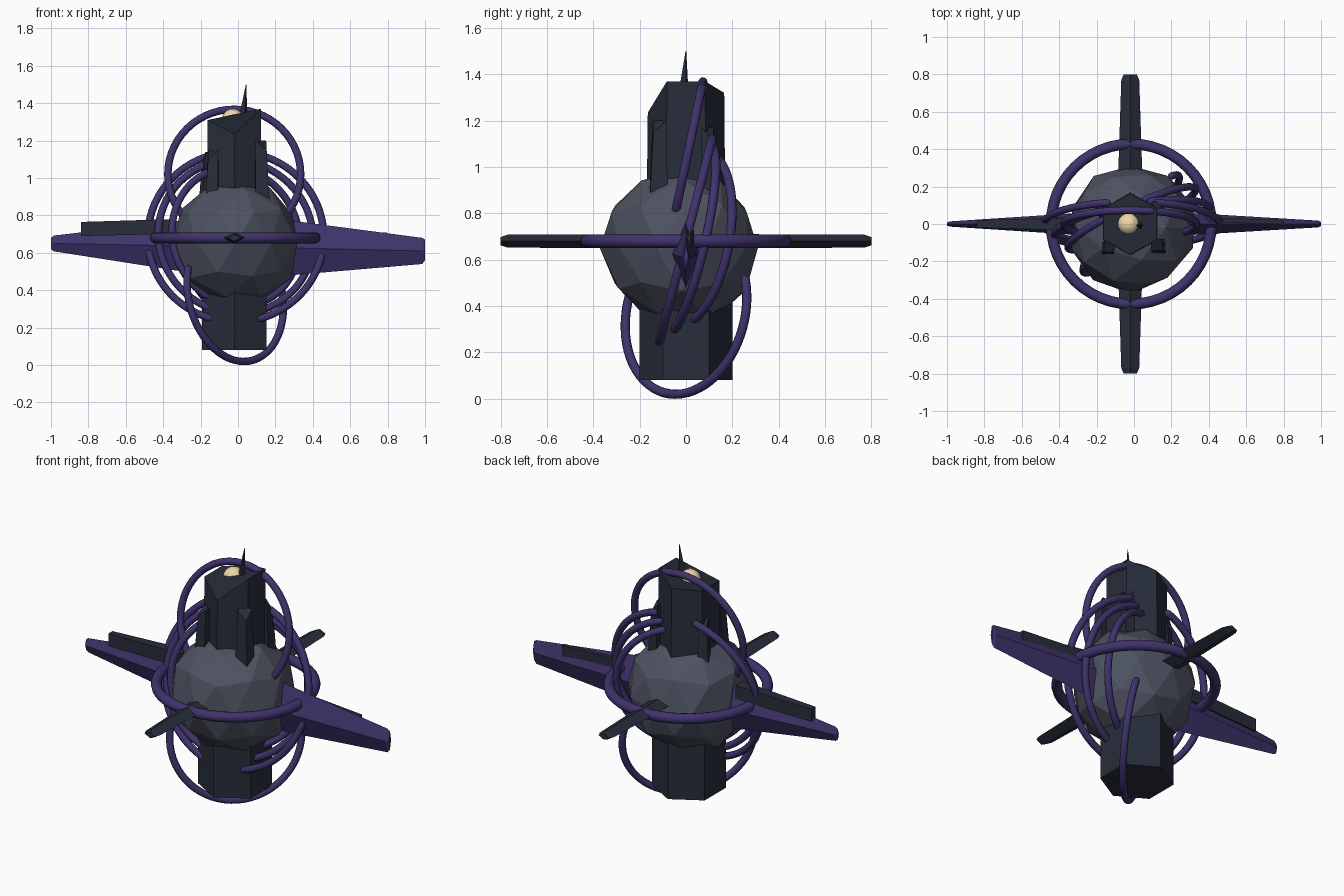
import bpy, bmesh, math, random
from mathutils import Vector

if "Cube" in bpy.data.objects:
    bpy.data.objects.remove(bpy.data.objects["Cube"])

random.seed(4)


def material(name, rgb):
    m = bpy.data.materials.new(name)
    m.diffuse_color = (*rgb, 1)
    m.use_nodes = True
    m.node_tree.nodes["Principled BSDF"].inputs["Base Color"].default_value = m.diffuse_color
    return m


STONE = material("stone", (0.075, 0.085, 0.12))
DARK = material("dark_slate", (0.02, 0.026, 0.042))
PURPLE = material("purple", (0.05, 0.033, 0.15))
GOLD = material("pale_gold", (0.85, 0.68, 0.38))


def finish(name, bm, mat, smooth=False):
    bmesh.ops.recalc_face_normals(bm, faces=bm.faces)
    me = bpy.data.meshes.new(name)
    bm.to_mesh(me)
    bm.free()
    me.materials.append(mat)
    ob = bpy.data.objects.new(name, me)
    bpy.context.collection.objects.link(ob)
    for p in me.polygons:
        p.use_smooth = smooth
    return ob


def loft(name, loops, mat, smooth=False):
    """Skin a list of matching point loops and cap both ends."""
    bm = bmesh.new()
    rows = [[bm.verts.new(p) for p in loop] for loop in loops]
    n = len(rows[0])
    for a, b in zip(rows, rows[1:]):
        for i in range(n):
            j = (i + 1) % n
            bm.faces.new((a[i], a[j], b[j], b[i]))
    bm.faces.new(rows[0])
    bm.faces.new(rows[-1])
    return finish(name, bm, mat, smooth)


def hexagon(r, z, cx=-0.02, cy=0.0):
    return [Vector((cx + r * math.cos(math.radians(60 * i - 90)),
                    cy + r * math.sin(math.radians(60 * i - 90)), z)) for i in range(6)]


def diamond(axis, at, across, up, z, off=0.0):
    pts = [(across, 0), (0, up), (-across, 0), (0, -up)]
    if axis == "x":
        return [(at, off + a, z + b) for a, b in pts]
    return [(off + a, at, z + b) for a, b in pts]


def box_loop(x, y0, y1, z0, z1):
    return [(x, y0, z0), (x, y1, z0), (x, y1, z1), (x, y0, z1)]


def ring_arc(name, centre, u, v, r, a0, a1, minor=0.02, steps=40, sides=10):
    """Round tube along an arc in the plane u, v with rounded ends."""
    c, u, v = Vector(centre), Vector(u).normalized(), Vector(v)
    v = (v - u * v.dot(u)).normalized()
    w = u.cross(v)
    cap = minor / r
    a0, a1 = math.radians(a0), math.radians(a1)
    path = [(a0, 0.3), (a0 + cap * 0.3, 0.75)]
    path += [(a0 + cap + (a1 - a0 - 2 * cap) * i / steps, 1) for i in range(steps + 1)]
    path += [(a1 - cap * 0.3, 0.75), (a1, 0.3)]
    loops = []
    for a, k in path:
        d = u * math.cos(a) + v * math.sin(a)
        loops.append([c + d * r + (d * math.cos(t) + w * math.sin(t)) * minor * k
                      for t in (2 * math.pi * j / sides for j in range(sides))])
    return loft(name, loops, PURPLE, True)


# Faceted central rock
bm = bmesh.new()
bmesh.ops.create_icosphere(bm, subdivisions=2, radius=0.345)
for vert in bm.verts:
    vert.co *= random.uniform(0.95, 1.03)
    vert.co += Vector((-0.015, -0.02, 0.65))
finish("rock_core", bm, STONE)

# Lower column and upper tower with an uneven top
loft("lower_column", [hexagon(0.2, 0.08), hexagon(0.2, 0.5)], DARK)
top = hexagon(0.165, 1.3)
for p, z in zip(top, (1.235, 1.37, 1.37, 1.32, 1.31, 1.31)):
    p.z = z
loft("upper_tower", [hexagon(0.17, 0.8), top], DARK)

# Shards leaning on the tower: centre, size, top height
for i, (x, y, s, z) in enumerate([(-0.14, -0.13, 0.05, 1.15), (0.13, -0.12, 0.055, 1.2),
                                  (-0.17, 0.07, 0.045, 1.14), (0.13, 0.10, 0.045, 1.17)]):
    out = Vector((x, y, 0)).normalized()
    side = Vector((-out.y, out.x, 0))
    low = Vector((x, y, 0.84))
    high = Vector((x, y, z)) - out * 0.01
    loops = []
    for c, k, tilt in ((low, 1.0, 0), (high, 0.75, 0.05)):
        loops.append([c + out * s * k - Vector((0, 0, tilt)), c + side * s * k,
                      c - out * s * k, c - side * s * k])
    loft(f"tower_shard_{i + 1}", loops, DARK)

# Glowing orb and spike at the top
bm = bmesh.new()
bmesh.ops.create_uvsphere(bm, u_segments=20, v_segments=12, radius=0.06)
bmesh.ops.translate(bm, verts=bm.verts, vec=(-0.027, 0, 1.31))
finish("orb", bm, GOLD, True)
loft("top_spike", [[(0.0, -0.01, 1.3), (0.035, -0.035, 1.3), (0.05, 0.0, 1.3), (0.03, 0.012, 1.3)],
                   [(0.042, -0.001, 1.5), (0.044, -0.002, 1.5), (0.045, 0, 1.5), (0.043, 0.001, 1.5)]], DARK)

# Long side wings: root and tip differ slightly left and right
loft("left_wing", [diamond("x", -0.2, 0.065, 0.15, 0.635), diamond("x", -0.985, 0.014, 0.042, 0.65),
                   diamond("x", -1.0, 0.008, 0.03, 0.65)], PURPLE)
loft("right_wing", [diamond("x", 0.2, 0.065, 0.155, 0.628), diamond("x", 0.985, 0.018, 0.07, 0.61),
                    diamond("x", 1.0, 0.01, 0.055, 0.615)], PURPLE)

# Dark planks along the wings
loft("left_plank", [box_loop(-0.84, -0.018, 0.02, 0.69, 0.765),
                    box_loop(-0.35, -0.035, 0.035, 0.70, 0.78)], DARK)
loft("right_plank", [box_loop(0.8, 0.0, 0.022, 0.64, 0.707),
                     box_loop(0.4, 0.0, 0.035, 0.65, 0.728)], DARK)

# Slim front and back blades
for name, s in (("front_blade", -1), ("back_blade", 1)):
    loft(name, [diamond("y", s * 0.25, 0.065, 0.03, 0.68, -0.02),
                diamond("y", s * 0.77, 0.048, 0.028, 0.68, -0.02),
                diamond("y", s * 0.8, 0.035, 0.018, 0.68, -0.02)], DARK)

# Level ring around the middle
loops = []
bm = bmesh.new()
rows = []
for i in range(48):
    a = 2 * math.pi * i / 48
    rows.append([bm.verts.new((-0.015 + (0.428 + 0.029 * math.cos(t)) * math.cos(a),
                               (0.428 + 0.029 * math.cos(t)) * math.sin(a),
                               0.68 + 0.029 * math.sin(t)))
                 for t in (2 * math.pi * j / 12 for j in range(12))])
for i in range(48):
    for j in range(12):
        k = (j + 1) % 12
        bm.faces.new((rows[i - 1][j], rows[i][j], rows[i][k], rows[i - 1][k]))
finish("level_ring", bm, PURPLE, True)

# Upper and lower open rings
ring_arc("upper_ring", (-0.02, 0.0, 1.02), (1, 0, 0), (0, 0.21, 1), 0.355, -42, 222)
ring_arc("lower_ring", (-0.015, 0, 0.375), (1, 1.02, 0), (-0.13, 0.13, 1), 0.362, -206, 26)

# Nested half rings on both sides: radius, yaw, lean, y offset
for i, (r, yaw, lean, y) in enumerate([(0.47, 0, 0.26, 0.0), (0.42, 10, 0.23, 0.012),
                                       (0.375, 25, 0.19, 0.03)]):
    u = (math.cos(math.radians(yaw)), math.sin(math.radians(yaw)), 0)
    for side, mid in (("right", 0), ("left", 180)):
        ring_arc(f"{side}_half_ring_{i + 1}", (-0.012, y, 0.685), u, (0, lean, 1),
                 r, mid - 76, mid + 76)
